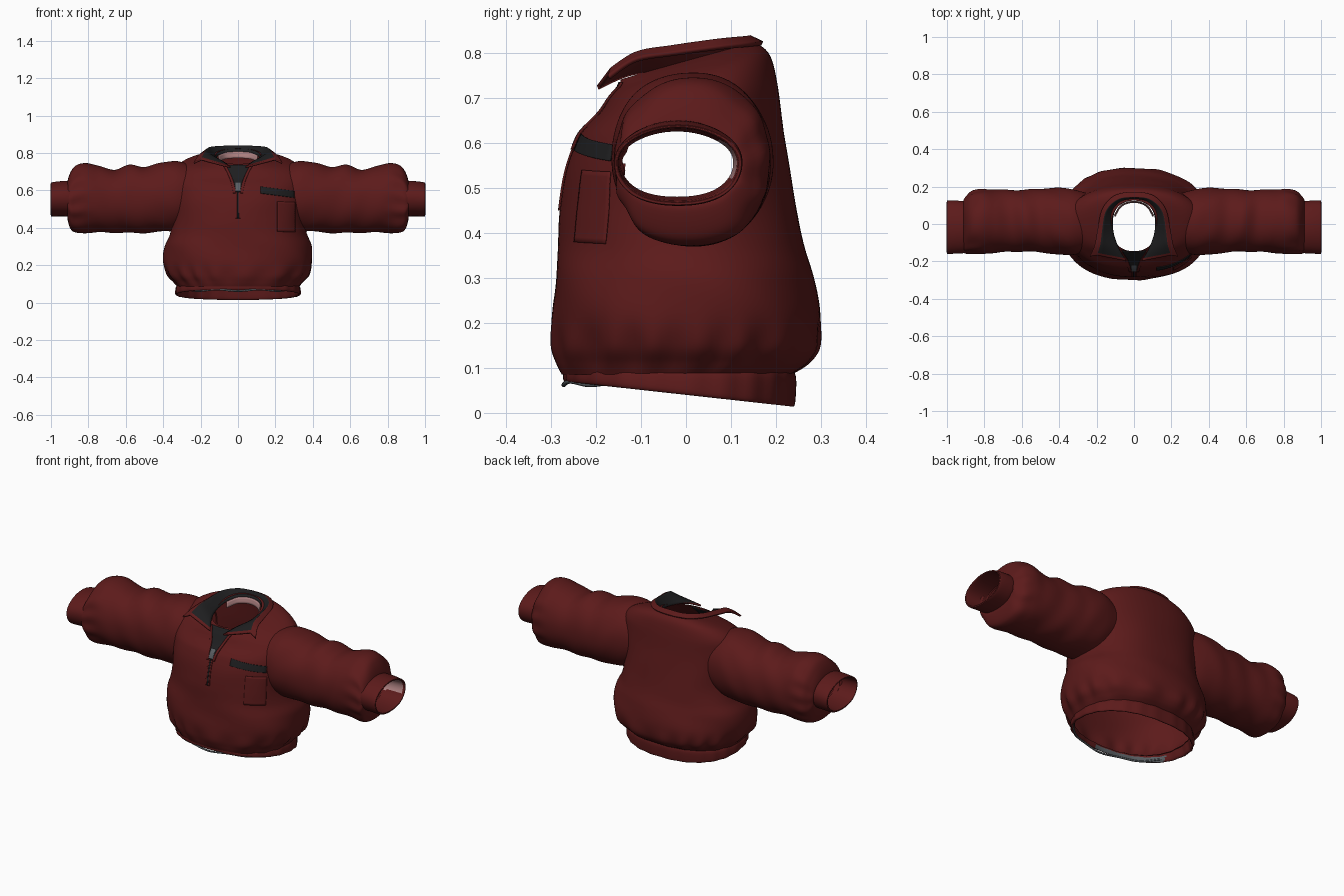
import bpy, bmesh, math
from mathutils import Vector
from mathutils.bvhtree import BVHTree

if "Cube" in bpy.data.objects:
    bpy.data.objects.remove(bpy.data.objects["Cube"])


def material(name, rgb):
    m = bpy.data.materials.new(name)
    m.use_nodes = True
    m.diffuse_color = (*rgb, 1)
    m.node_tree.nodes["Principled BSDF"].inputs["Base Color"].default_value = (*rgb, 1)
    return m


RED = material("dark red fabric", (0.107, 0.0105, 0.0105))
BLACK = material("black trim", (0.013, 0.013, 0.014))
GREY = material("grey metal", (0.1, 0.11, 0.12))
PINK = material("pale lining", (0.42, 0.22, 0.22))
trees = []


def smooth(keys, t):
    """Catmull-Rom through a list of tuples, t from 0 to 1."""
    f = t * (len(keys) - 1)
    i = min(int(f), len(keys) - 2)
    f -= i
    p = [keys[max(0, min(len(keys) - 1, i + k))] for k in (-1, 0, 1, 2)]
    return [b + 0.5 * f * (c - a + f * (2 * a - 5 * b + 4 * c - d + f * (3 * (b - c) + d - a)))
            for a, b, c, d in zip(*p)]


def finish(name, bm, mats):
    me = bpy.data.meshes.new(name)
    bm.to_mesh(me)
    for m in mats:
        me.materials.append(m)
    for p in me.polygons:
        p.use_smooth = True
    ob = bpy.data.objects.new(name, me)
    bpy.context.collection.objects.link(ob)
    bm.free()
    return ob


def grid(rows, closed):
    bm = bmesh.new()
    vs = [[bm.verts.new(p) for p in r] for r in rows]
    n = len(rows[0])
    for r, q in zip(vs, vs[1:]):
        for j in range(n if closed else n - 1):
            k = (j + 1) % n
            bm.faces.new((r[j], r[k], q[k], q[j]))
    return bm


def loft(name, keys, place, fold, power=2.2, nu=96, nv=60, cut=None, patch=None, second=RED):
    """Rings (s, a0, a1, b0, b1) swept along s; fold gives cloth creases,
    patch picks the faces of the second colour by progress and position."""
    rows = []
    for v in range(nv + 1):
        s, a0, a1, b0, b1 = smooth(keys, v / nv)
        row = []
        for u in range(nu):
            t = 2 * math.pi * u / nu
            c, d = math.cos(t), math.sin(t)
            g = 1 + fold(s, t)
            c, d = (math.copysign(abs(k) ** (2 / power), k) * g for k in (c, d))
            row.append(place(s, (a0 + a1 + (a1 - a0) * c) / 2, (b0 + b1 + (b1 - b0) * d) / 2))
        rows.append(row)
    bm = grid(rows, True)
    if patch:
        for i, f in enumerate(bm.faces):
            f.material_index = int(patch(i // nu / nv, f.calc_center_median()))
    bmesh.ops.recalc_face_normals(bm, faces=bm.faces)
    if cut:
        bmesh.ops.delete(bm, geom=[f for f in bm.faces if cut(f.calc_center_median())], context='FACES')
    bm.normal_update()
    trees.append(BVHTree.FromBMesh(bm))
    return finish(name, bm, [RED, second] if patch else [RED])


def bump(s, mid, width):
    return math.exp(-((s - mid) / width) ** 2)


# Body, open at the neck, the hem and the armholes
body = [(.085, .325, -.275, .235), (.11, .345, -.285, .272), (.15, .378, -.295, .296),
        (.22, .398, -.298, .298), (.30, .393, -.291, .282), (.37, .365, -.284, .264),
        (.45, .352, -.279, .248), (.55, .355, -.263, .230), (.64, .36, -.227, .214),
        (.70, .352, -.19, .203), (.745, .295, -.168, .188), (.77, .21, -.15, .162),
        (.785, .12, -.145, .125)]


def body_place(z, x, y):
    k = max(0, min(1, (z - .62) / .15))
    return x, y, z + .3 * k * y


def body_fold(z, t):
    return (.02 * bump(z, .14, .05) * math.sin(17 * t + 2 * math.sin(3 * t))
            + .010 * bump(z, .28, .12) * math.sin(5 * t + 22 * z)
            + .006 * bump(z, .5, .12) * math.sin(7 * t - 14 * z))


def armhole(p):
    return abs(p.x) > .2 and ((p.y - .01) / .15) ** 2 + ((p.z - .56) / .155) ** 2 < 1


loft("body", [(z, -w, w, f, b) for z, w, f, b in body], body_place, body_fold, 2.3, 128, 80, armhole)

# Hem band, deeper at the back, with a grey tape inside the front
hem = [(.10, .315, -.262, .235), (.085, .33, -.27, .245), (.05, .335, -.272, .243),
       (.04, .328, -.268, .238), (.05, .318, -.26, .23), (.09, .31, -.255, .225)]
loft("hem_band", [(z, -w, w, f, b) for z, w, f, b in hem],
     lambda z, x, y: (x, y, z - .11 * y * min(1, (.1 - z) / .05)),
     lambda z, t: .006 * math.sin(23 * t), 2.3, 128, 24,
     patch=lambda v, p: .66 < v < .9 and p.y < -.1 and -.3 < p.x < .05, second=GREY)

# Sleeves with soft creases, and open cuffs with a pale patch inside
sleeve = [(.25, -.15, .165, .42, .735), (.33, -.165, .185, .385, .757), (.42, -.16, .193, .378, .747),
          (.50, -.152, .188, .372, .726), (.58, -.147, .184, .372, .735), (.66, -.148, .182, .374, .712),
          (.74, -.155, .184, .375, .728), (.81, -.158, .187, .37, .745), (.865, -.158, .175, .37, .73),
          (.895, -.158, .15, .39, .695), (.912, -.15, .125, .45, .645), (.90, -.14, .11, .47, .635)]
cuff = [(.87, -.145, .105, .475, .63), (.90, -.155, .12, .462, .648), (.95, -.158, .125, .46, .648),
        (.995, -.16, .125, .46, .642), (1.0, -.155, .12, .465, .638), (.99, -.15, .113, .472, .632),
        (.88, -.145, .105, .48, .625)]


def sleeve_fold(x, t):
    return (.022 * bump(x, .87, .06) * math.sin(9 * t + 3 * math.sin(2 * t))
            + .016 * bump(x, .62, .2) * math.sin(3 * t + 38 * x)
            + .010 * bump(x, .40, .07) * math.sin(6 * t + 20 * x))


for side, sx in (("left", 1), ("right", -1)):
    def arm_place(x, y, z):
        return sx * x, y, z
    loft(side + "_sleeve", sleeve, arm_place, sleeve_fold, 2.15, 80, 80)
    loft(side + "_cuff", cuff, arm_place, lambda x, t: .008 * math.sin(5 * t), 2.1, 64, 30,
         patch=lambda v, p: v > .8 and p.y > .06 and .52 < p.z < .605, second=PINK)


# Collar laid open: black facing up to a ridge, then a red border, red underneath
def mirrored(half):
    return [(-x, y, z) for x, y, z in half] + [(x, y, z) for x, y, z in half[-2::-1]]


def strip(name, edges, mats, hem_at_ends, thick, n=64, m=6):
    """A cloth strip through several long edges, one material per band."""
    lines = [[Vector(smooth(e, i / n)) for i in range(n + 1)] for e in edges]
    rows = []
    for pts in zip(*lines):
        row = [p.lerp(q, j / m) for p, q in zip(pts, pts[1:]) for j in range(m)]
        rows.append(row + [pts[-1]])
    bm = grid(rows, False)
    bm.normal_update()
    if sum(f.normal.z for f in bm.faces) < 0:
        bmesh.ops.reverse_faces(bm, faces=bm.faces)
    across = m * (len(edges) - 1)
    for i, f in enumerate(bm.faces):
        at_end = abs((i // across + .5) / n - .5) > .5 - hem_at_ends
        f.material_index = 1 if at_end else i % across // m
    ob = finish(name, bm, mats)
    mod = ob.modifiers.new("thickness", 'SOLIDIFY')
    mod.thickness, mod.offset = thick, -1
    mod.material_offset = mod.material_offset_rim = len(mats) - 1


neck_edge = mirrored([(.04, -.198, .728), (.08, -.13, .757), (.11, -.04, .77),
                      (.108, .05, .785), (.07, .105, .80), (0, .125, .805)])
ridge = mirrored([(.198, -.168, .768), (.18, -.11, .804), (.17, -.03, .818),
                  (.15, .07, .832), (.085, .132, .838), (0, .143, .84)])
collar_edge = mirrored([(.237, -.174, .75), (.211, -.115, .788), (.195, -.03, .802),
                        (.17, .08, .816), (.105, .152, .824), (0, .172, .826)])
strip("collar", [neck_edge, ridge, collar_edge], [BLACK, RED], .035, .01)

# Pale lining behind the neck
lining_top = [(x * .97, y - .004, z + .002) for x, y, z in neck_edge[3:-3]]
lining_low = [(x * .95, y - .008, z - .034) for x, y, z in lining_top]
strip("neck_lining", [lining_low, lining_top], [PINK], -1, .003, 24, 3)


# Thin plates that follow the front of the garment
def plate(name, shape, mat, lift=.002, thick=.004, n=14):
    rows = []
    for i in range(n + 1):
        row = []
        for j in range(n + 1):
            x, z = shape(i / n, j / n)
            hits = [t.ray_cast(Vector((x, -2, z)), Vector((0, 1, 0)))[0] for t in trees]
            y = min([h.y for h in hits if h] + [-.14])
            row.append((x, y - lift, z))
        rows.append(row)
    ob = finish(name, grid(rows, False), [mat])
    mod = ob.modifiers.new("thickness", 'SOLIDIFY')
    mod.thickness, mod.offset = thick, 0


def box(x0, x1, z0, z1, slant=0):
    return lambda u, v: (x0 + (x1 - x0) * u, z0 + (z1 - z0) * v + slant * u)


def neck_half(v):
    return .012 + .015 * v + .04 * v * v


plate("neck_opening", lambda u, v: ((2 * u - 1) * neck_half(v), .59 + .145 * v), BLACK)
plate("front_zip", box(-.004, .004, .45, .6), BLACK)
plate("zip_pull", box(-.014, .014, .595, .64), GREY, .005)
for side, sx in (("left", 1), ("right", -1)):
    plate(side + "_zip_edge", lambda u, v: (sx * (neck_half(v) + .014 * u), .585 + .15 * v), RED, .003, .006)
    plate(side + "_zip_fold", lambda u, v: (sx * (.005 + .008 * u), .45 + .14 * v), RED)

# Chest pocket and its dark flap
plate("chest_pocket", box(.21, .305, .38, .54, -.004), RED)
plate("pocket_flap", box(.12, .302, .584, .62, -.024), BLACK, .004)

# Cord along the front of the hem
cord = bpy.data.curves.new("hem_cord", 'CURVE')
cord.dimensions = '3D'
cord.bevel_depth = .005
cord.bevel_resolution = 2
line = cord.splines.new('POLY')
line.points.add(40)
for i, p in enumerate(line.points):
    t = math.pi * (1.08 + .84 * i / 40)
    p.co = (.33 * math.cos(t), -.015 + .257 * math.sin(t), .066 + .004 * math.sin(9 * t), 1)
ob = bpy.data.objects.new("hem_cord", cord)
cord.materials.append(GREY)
bpy.context.collection.objects.link(ob)
